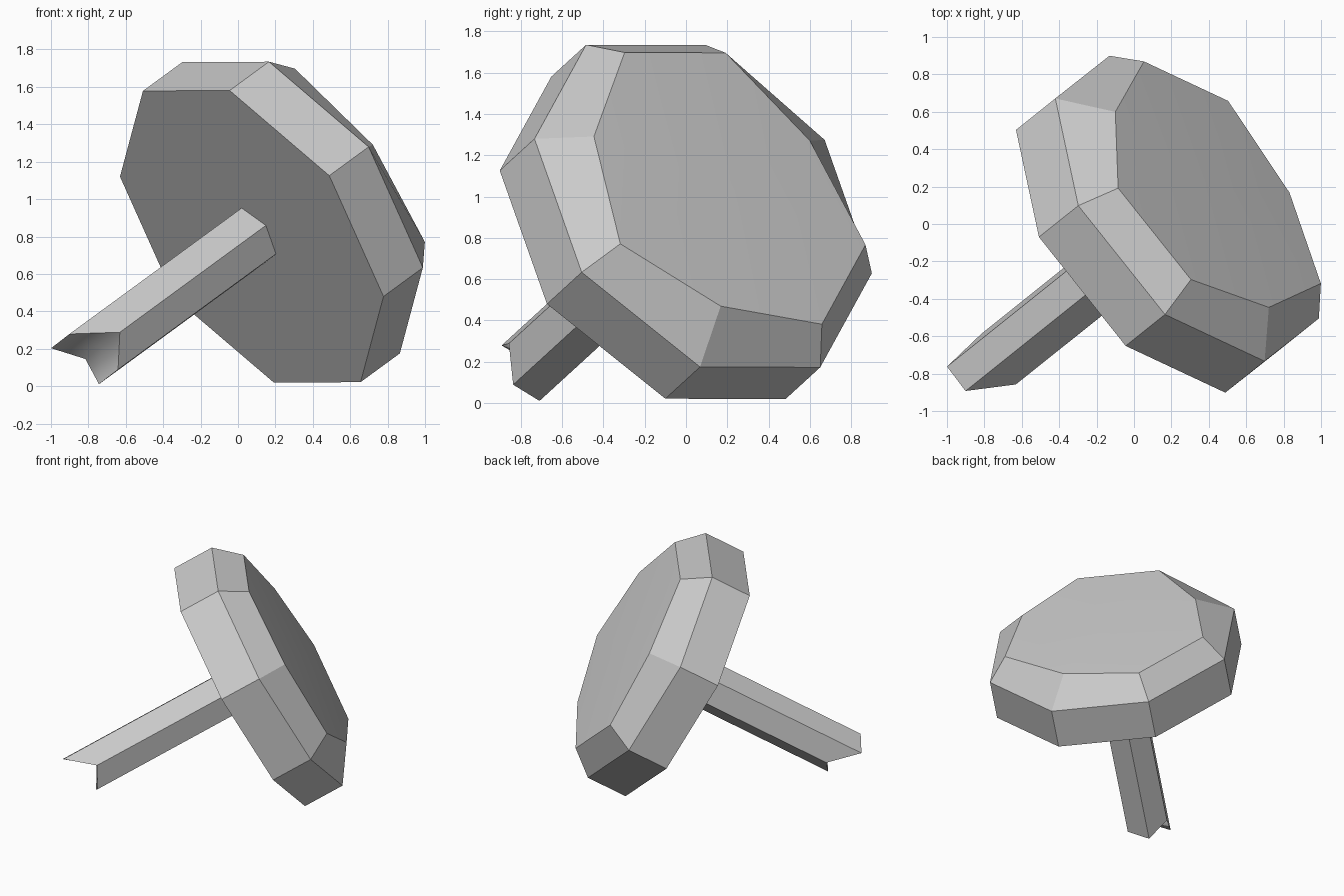
import bpy, bmesh
from math import cos, sin, radians
from mathutils import Vector

cube = bpy.data.objects.get("Cube")
if cube:
    bpy.data.objects.remove(cube)

# One plain grey
grey = bpy.data.materials.new("light_grey")
grey.use_nodes = True
grey.diffuse_color = (0.6, 0.6, 0.6, 1)
grey.node_tree.nodes["Principled BSDF"].inputs["Base Color"].default_value = (0.6, 0.6, 0.6, 1)

# Tilted frame: the axis runs from the stem out through the cap
centre = Vector((0.0735, -0.085, 0.80))
axis = Vector((0.678, 0.542, 0.496)).normalized()
u = Vector((-0.583, 0.015, 0.78))
u = (u - axis * u.dot(axis)).normalized()
v = axis.cross(u)


def place(radius, degrees, height):
    a = radians(degrees)
    return centre + u * radius * cos(a) + v * radius * sin(a) + axis * height


def ring(bm, radii, heights, start=0):
    step = 360 / len(radii)
    return [bm.verts.new(place(r, start + i * step, h))
            for i, (r, h) in enumerate(zip(radii, heights))]


def bridge(bm, a, b):
    for i in range(len(a)):
        j = (i + 1) % len(a)
        bm.faces.new((a[i], a[j], b[j], b[i]))


def fan(bm, loop, height):
    tip = bm.verts.new(place(0, 0, height))
    for i in range(len(loop)):
        bm.faces.new((loop[i], loop[(i + 1) % len(loop)], tip)).smooth = True


def finish(bm, name):
    bmesh.ops.recalc_face_normals(bm, faces=bm.faces)
    mesh = bpy.data.meshes.new(name)
    bm.to_mesh(mesh)
    bm.free()
    mesh.materials.append(grey)
    bpy.context.collection.objects.link(bpy.data.objects.new(name, mesh))


# Eight-sided cap: flat underside, straight wall, uneven chamfer, faint dome
R = 0.972
chamfer = [0.84, 0.84, 0.765, 0.845, 0.735, 0.845, 0.845, 0.715]
bm = bmesh.new()
under = ring(bm, [R] * 8, [0] * 8)
rim = ring(bm, [R] * 8, [0.31] * 8)
crown = ring(bm, [R * k for k in chamfer], [0.487] * 8)
bm.faces.new(under)
bridge(bm, under, rim)
bridge(bm, rim, crown)
fan(bm, crown, 0.507)
finish(bm, "cap")

# Six-sided stem with a ragged, hollowed end
lengths = [-1.357, -1.151, -1.245, -1.284, -1.20, -1.391]
bm = bmesh.new()
root = ring(bm, [0.177] * 6, [0] * 6, 30)
end = ring(bm, [0.177] * 6, lengths, 30)
bridge(bm, root, end)
bm.faces.new(root)
fan(bm, end, -1.18)
finish(bm, "stem")
